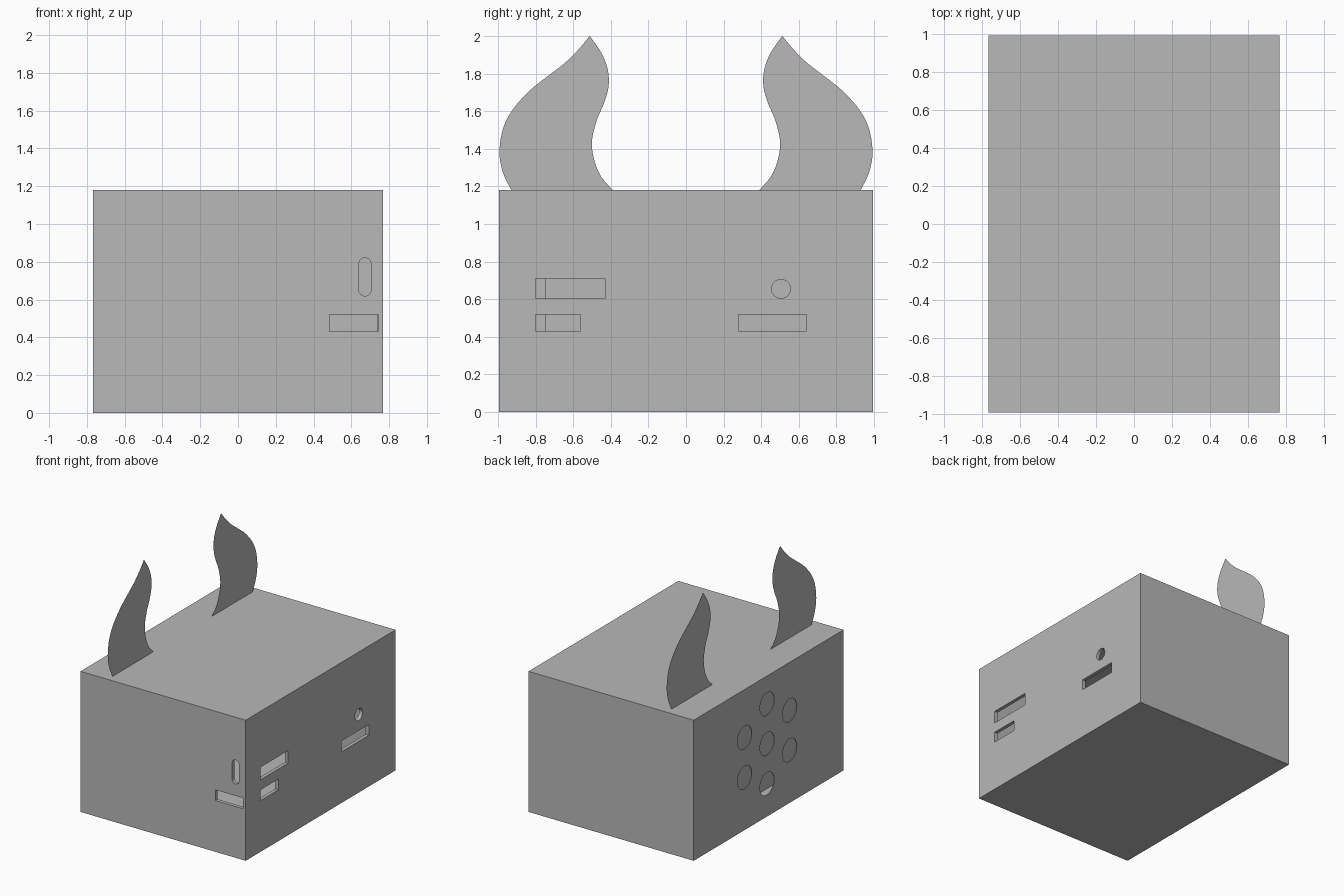
import bpy, bmesh, math

if "Cube" in bpy.data.objects:
    bpy.data.objects.remove(bpy.data.objects["Cube"])

# One flat grey for everything
grey = bpy.data.materials.new("plain_grey")
grey.diffuse_color = (0.48, 0.48, 0.48, 1)
grey.use_nodes = True
grey.node_tree.nodes["Principled BSDF"].inputs["Base Color"].default_value = grey.diffuse_color

W, D, H, T = 0.767, 0.993, 1.18, 0.03   # half width, half depth, height, wall
HORN_X = -0.515


def make_object(name, bm):
    mesh = bpy.data.meshes.new(name)
    bm.to_mesh(mesh)
    bm.free()
    mesh.materials.append(grey)
    obj = bpy.data.objects.new(name, mesh)
    bpy.context.collection.objects.link(obj)
    return obj


def prism(name, outline, axis, a, b):
    """Extrude a (u, z) outline along x or y from a to b."""
    bm = bmesh.new()
    put = (lambda u, z: (a, u, z)) if axis == "x" else (lambda u, z: (u, a, z))
    face = bm.faces.new([bm.verts.new(put(u, z)) for u, z in outline])
    ext = bmesh.ops.extrude_face_region(bm, geom=[face])
    vec = (b - a, 0, 0) if axis == "x" else (0, b - a, 0)
    bmesh.ops.translate(bm, vec=vec,
                        verts=[v for v in ext["geom"] if isinstance(v, bmesh.types.BMVert)])
    bmesh.ops.recalc_face_normals(bm, faces=bm.faces)
    return make_object(name, bm)


def rect(u0, u1, z0, z1):
    return [(u0, z0), (u1, z0), (u1, z1), (u0, z1)]


def pill(u, z, r, half=0.0, n=32):
    """Circle, or an upright slot with round ends when half > 0."""
    pts = []
    for end, start in ((half, 0), (-half, math.pi)):
        for i in range(n // 2 + (1 if half else 0)):
            t = start + 2 * math.pi * i / n
            pts.append((u + r * math.cos(t), z + end + r * math.sin(t)))
    return pts


def smooth_path(pts, steps=6):
    """Catmull-Rom curve through the points."""
    ext = [pts[0]] + pts + [pts[-1]]
    out = []
    for p0, p1, p2, p3 in zip(ext, ext[1:], ext[2:], ext[3:]):
        for i in range(steps):
            t = i / steps
            out.append(tuple(0.5 * (2 * b + (c - a) * t + (2 * a - 5 * b + 4 * c - d) * t * t
                                    + (3 * b - a - 3 * c + d) * t ** 3)
                             for a, b, c, d in zip(p0, p1, p2, p3)))
    return out + [pts[-1]]


def flat_panel(name, outline):
    """Flat upright sheet in the plane of the horns."""
    bm = bmesh.new()
    bm.faces.new([bm.verts.new((HORN_X, y, z)) for y, z in outline])
    return make_object(name, bm)


# Hollow case
case = prism("case", rect(-W, W, 0, H), "y", -D, D)
cutters = [prism("hollow", rect(-D + T, D - T, T, H - T), "x", -W + 0.006, W - T)]

# Openings in the right wall
right_openings = [rect(-0.80, -0.43, 0.605, 0.71), rect(-0.80, -0.56, 0.43, 0.52),
                  rect(0.28, 0.64, 0.43, 0.52), pill(0.505, 0.655, 0.05)]
cutters += [prism("right_opening", o, "x", W - 0.05, W + 0.05) for o in right_openings]

# Openings in the front wall
front_openings = [rect(0.485, 0.74, 0.43, 0.52), pill(0.672, 0.72, 0.032, 0.069)]
cutters += [prism("front_opening", o, "y", -D - 0.05, -D + 0.05) for o in front_openings]

# Ring of vent holes around a middle one in the left wall
vents = [(0.02, 0.61)]
for i in range(6):
    t = math.radians(90 + 60 * i)
    vents.append((0.02 + 0.345 * math.cos(t), 0.61 + 0.335 * math.sin(t)))
cutters += [prism("vent_hole", pill(y, z, 0.095), "x", -W - 0.05, -W + 0.05) for y, z in vents]

bpy.context.view_layer.objects.active = case
for cutter in cutters:
    mod = case.modifiers.new("cut", "BOOLEAN")
    mod.operation, mod.solver, mod.object = "DIFFERENCE", "EXACT", cutter
    bpy.ops.object.modifier_apply(modifier=mod.name)
    bpy.data.objects.remove(cutter)

# Inner divider seen through the vents
flat_panel("inner_divider", rect(-0.75, 0.75, T, H - T))

# Pair of flame-shaped horns
outer = [(0.928, 1.18), (0.972, 1.27), (0.992, 1.38), (0.972, 1.51), (0.92, 1.61),
         (0.83, 1.71), (0.73, 1.79), (0.64, 1.86), (0.57, 1.93), (0.512, 2.0)]
inner = [(0.512, 2.0), (0.45, 1.91), (0.416, 1.82), (0.412, 1.73), (0.437, 1.64),
         (0.475, 1.55), (0.5, 1.44), (0.488, 1.34), (0.45, 1.25), (0.388, 1.18)]
horn = smooth_path(outer)[:-1] + smooth_path(inner)
for name, s in (("back_horn", 1), ("front_horn", -1)):
    flat_panel(name, [(s * y, z) for y, z in horn][::s])
